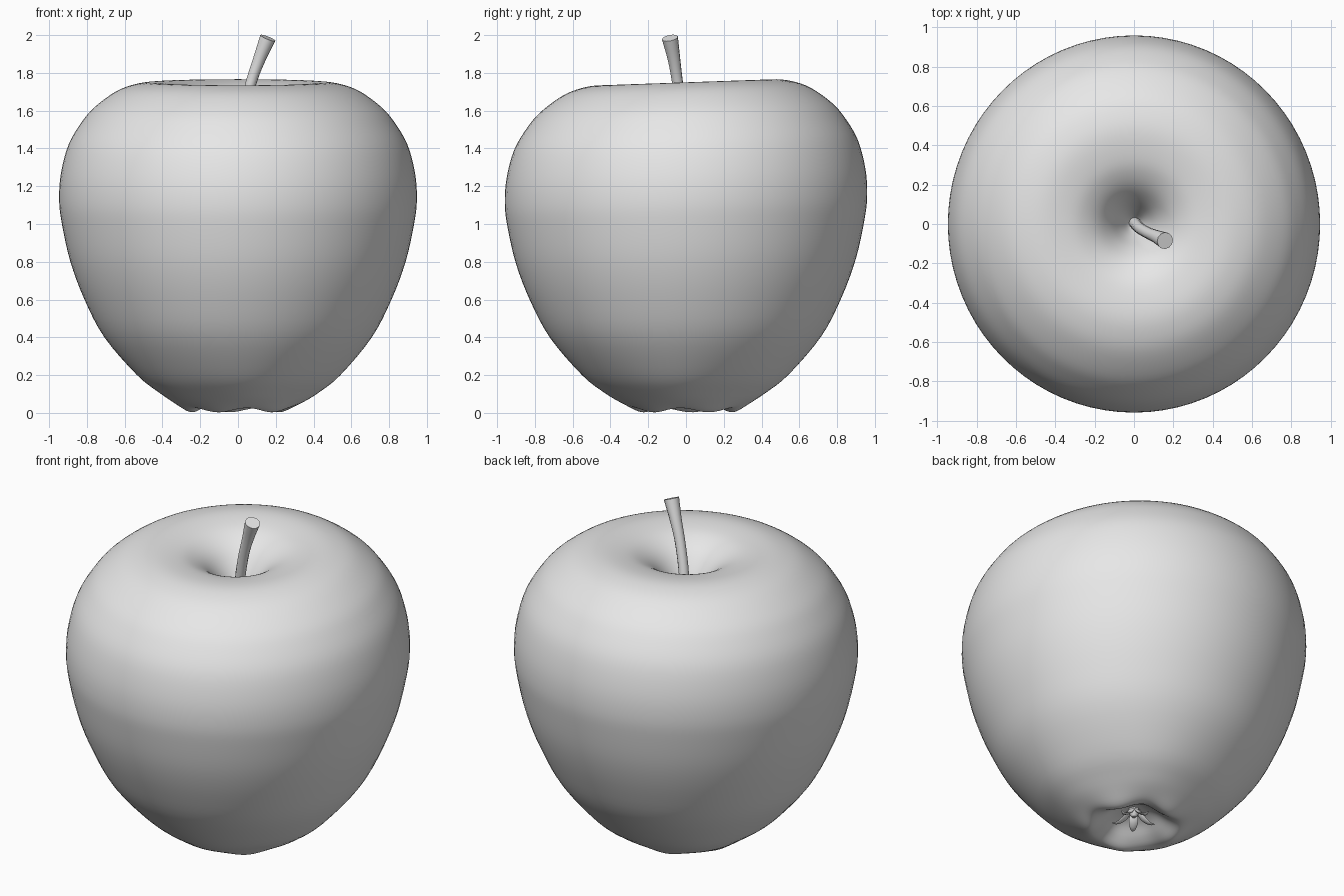
import bpy
import bmesh
from math import cos, sin, pi, exp, radians
from mathutils import Vector

cube = bpy.data.objects.get("Cube")
if cube:
    bpy.data.objects.remove(cube, do_unlink=True)

GREY = (0.8, 0.8, 0.8, 1)
mat = bpy.data.materials.new("plain_grey")
mat.use_nodes = True
mat.diffuse_color = GREY
mat.node_tree.nodes["Principled BSDF"].inputs["Base Color"].default_value = GREY


def smooth_path(points, steps):
    """Catmull-Rom interpolation through the given points."""
    pts = [Vector(p) for p in points]
    ext = [2 * pts[0] - pts[1]] + pts + [2 * pts[-1] - pts[-2]]
    out = []
    for a, b, c, d in zip(ext, ext[1:], ext[2:], ext[3:]):
        for i in range(steps):
            t = i / steps
            out.append(0.5 * (2 * b + (c - a) * t + (2 * a - 5 * b + 4 * c - d) * t ** 2
                              + (3 * b - a - 3 * c + d) * t ** 3))
    return out + [pts[-1]]


def skin(name, rings, start=None, end=None):
    """Join rings of points; each end closes on a point or with a flat cap."""
    bm = bmesh.new()
    rows = [[bm.verts.new(p) for p in ring] for ring in rings]
    n = len(rows[0])
    for low, high in zip(rows, rows[1:]):
        for i in range(n):
            j = (i + 1) % n
            bm.faces.new((low[i], low[j], high[j], high[i]))
    for row, tip in ((rows[0], start), (rows[-1], end)):
        if tip is None:
            bm.faces.new(row)
        else:
            v = bm.verts.new(tip)
            for i in range(n):
                bm.faces.new((row[i], row[(i + 1) % n], v))
    bmesh.ops.recalc_face_normals(bm, faces=bm.faces)
    mesh = bpy.data.meshes.new(name)
    bm.to_mesh(mesh)
    bm.free()
    mesh.materials.append(mat)
    obj = bpy.data.objects.new(name, mesh)
    bpy.context.collection.objects.link(obj)
    bpy.ops.object.select_all(action="DESELECT")
    obj.select_set(True)
    bpy.context.view_layer.objects.active = obj
    bpy.ops.object.shade_smooth_by_angle(angle=radians(40))
    return obj


def tube(name, points, sides, flat=1.0, steps=4):
    """Swept tube; each point is x, y, z, radius."""
    path = smooth_path([Vector(p) for p in points], steps)
    rings = []
    for i, p in enumerate(path):
        before, after = path[max(i - 1, 0)], path[min(i + 1, len(path) - 1)]
        turn = (after - before).to_3d().to_track_quat("Z", "Y")
        ring = []
        for k in range(sides):
            a = 2 * pi * k / sides
            ring.append(p.to_3d() + turn @ Vector((p.w * cos(a), p.w * flat * sin(a), 0)))
        rings.append(ring)
    return skin(name, rings)


# Fruit body: a lathed profile with a lobed base and a slightly tilted top
profile = [(0, .12), (.06, .115), (.12, .09), (.18, .045), (.23, .018), (.27, .018),
           (.33, .048), (.42, .105), (.54, .2), (.71, .4), (.815, .6), (.89, .8),
           (.935, 1.0), (.95, 1.13), (.94, 1.27), (.9, 1.42), (.83, 1.54), (.76, 1.62),
           (.65, 1.7), (.55, 1.738), (.45, 1.75), (.33, 1.735), (.25, 1.705),
           (.18, 1.655), (.12, 1.58), (.07, 1.49), (.03, 1.42), (0, 1.4)]


def body_point(r, z, a):
    low = max(0, 1 - z / 0.5) ** 2
    lobe = cos(5 * a + 0.6)
    r *= 1 + 0.025 * low * lobe
    lift = 0.012 * lobe * exp(-((r - 0.25) / 0.1) ** 2) * low
    x, y = 0.997 * r * cos(a), 1.01 * r * sin(a)
    return Vector((x, y, z + lift + 0.035 * y * min(1, z / 1.7)))


SEGMENTS = 80
curve = smooth_path(profile, 4)
rings = [[body_point(p.x, p.y, 2 * pi * k / SEGMENTS) for k in range(SEGMENTS)]
         for p in curve[1:-1]]
skin("fruit_body", rings, start=(0, 0, .12), end=(0, 0, 1.4))

# Stem: leaning, bent and flared towards its cut tip
tube("stem", [(0, .01, 1.38, .03), (.028, -.02, 1.58, .029), (.07, -.045, 1.75, .029),
              (.112, -.063, 1.87, .033), (.158, -.085, 1.985, .043)], 12)

# Dried blossom in the hollow underneath: a core and five curled sepals
tube("blossom_core", [(0, 0, .13, .035), (0, 0, .1, .03), (0, 0, .075, .012)], 8)
for k in range(5):
    a = 2 * pi * k / 5 + 0.3
    outline = [(.02, .115, .018), (.05, .08, .026), (.08, .058, .02),
               (.105, .05, .011), (.125, .055, .002)]
    tube("sepal_%d" % (k + 1), [(r * cos(a), r * sin(a), z, w) for r, z, w in outline],
         8, flat=0.3)
